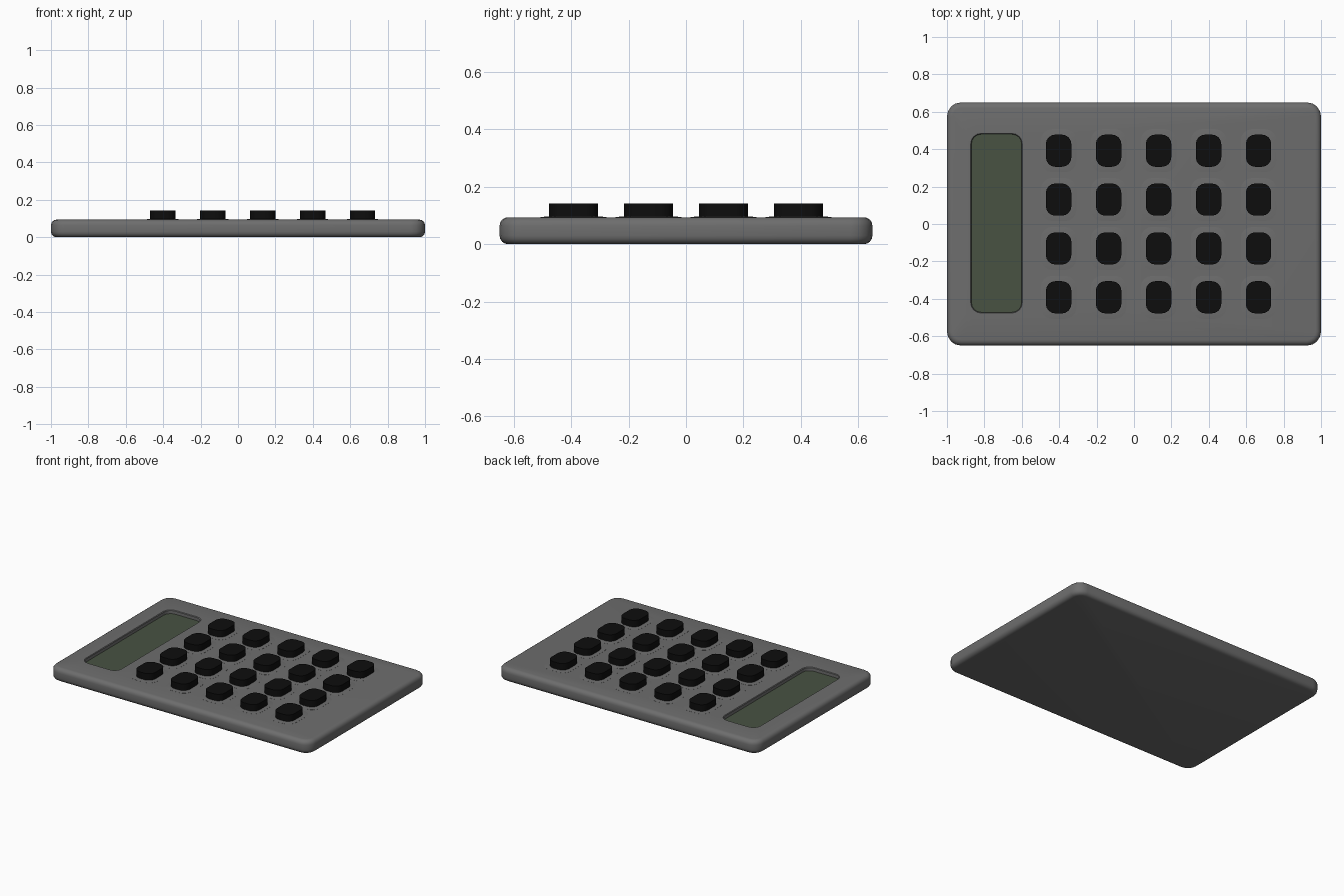
import bpy, bmesh, math

if "Cube" in bpy.data.objects:
    bpy.data.objects.remove(bpy.data.objects["Cube"])


def material(name, rgb):
    m = bpy.data.materials.new(name)
    m.diffuse_color = (*rgb, 1)
    m.use_nodes = True
    m.node_tree.nodes["Principled BSDF"].inputs["Base Color"].default_value = m.diffuse_color
    return m


GREY = material("casing grey", (0.155, 0.155, 0.155))
GREEN = material("display green", (0.065, 0.085, 0.055))
BLACK = material("key black", (0.004, 0.004, 0.004))
TOP = 0.094


def rounded_rect(cx, cy, hx, hy, r, seg=4):
    """Counter-clockwise rounded rectangle outline."""
    pts = []
    for k, (sx, sy) in enumerate([(1, 1), (-1, 1), (-1, -1), (1, -1)]):
        for i in range(seg + 1):
            a = math.pi / 2 * (k + i / seg)
            pts.append((cx + sx * (hx - r) + r * math.cos(a),
                        cy + sy * (hy - r) + r * math.sin(a)))
    return pts


def loft(name, rings, mats, cap_mat=0):
    """Skin stacked (outline, z) rings, closing both ends."""
    bm = bmesh.new()
    loops = [[bm.verts.new((x, y, z)) for x, y in pts] for pts, z in rings]
    for a, b in zip(loops, loops[1:]):
        n = len(a)
        for i in range(n):
            j = (i + 1) % n
            bm.faces.new((a[i], a[j], b[j], b[i]))
    bm.faces.new(loops[0][::-1])
    bm.faces.new(loops[-1]).material_index = cap_mat
    mesh = bpy.data.meshes.new(name)
    bm.to_mesh(mesh)
    bm.free()
    for m in mats:
        mesh.materials.append(m)
    ob = bpy.data.objects.new(name, mesh)
    bpy.context.collection.objects.link(ob)
    bpy.ops.object.select_all(action='DESELECT')
    bpy.context.view_layer.objects.active = ob
    ob.select_set(True)
    bpy.ops.object.shade_smooth_by_angle(angle=math.radians(32))
    return ob


# Casing: soft-edged slab whose top dips into the display window
B = 0.03
rings = []
for z0, start in ((B, -90), (TOP - B, 0)):
    for i in range(5):
        a = math.radians(start + 90 * i / 4)
        inset = B * (1 - math.cos(a))
        rings.append((rounded_rect(0, 0, 1 - inset, 0.65 - inset, 0.075 - inset),
                      z0 + B * math.sin(a)))
rings.append((rounded_rect(-0.735, 0.004, 0.138, 0.48, 0.055), TOP))
rings.append((rounded_rect(-0.735, 0.004, 0.134, 0.476, 0.051), TOP - 0.004))
rings.append((rounded_rect(-0.735, 0.004, 0.134, 0.476, 0.051), TOP - 0.025))
loft("casing", rings, [GREY, GREEN], cap_mat=1)

# Keypad: 5 columns by 4 rows, each key on a very low collar
for c in range(5):
    for r in range(4):
        x, y = -0.403 + 0.2672 * c, -0.392 + 0.2613 * r
        loft(f"key_collar_{c}_{r}",
             [(rounded_rect(x, y, 0.095, 0.115, 0.06), TOP - 0.002),
              (rounded_rect(x, y, 0.095, 0.115, 0.06), TOP + 0.0005),
              (rounded_rect(x, y, 0.075, 0.092, 0.055), TOP + 0.003)], [GREY])
        loft(f"key_{c}_{r}",
             [(rounded_rect(x, y, 0.068, 0.086, 0.05), TOP - 0.01),
              (rounded_rect(x, y, 0.068, 0.086, 0.05), 0.142)], [BLACK])
